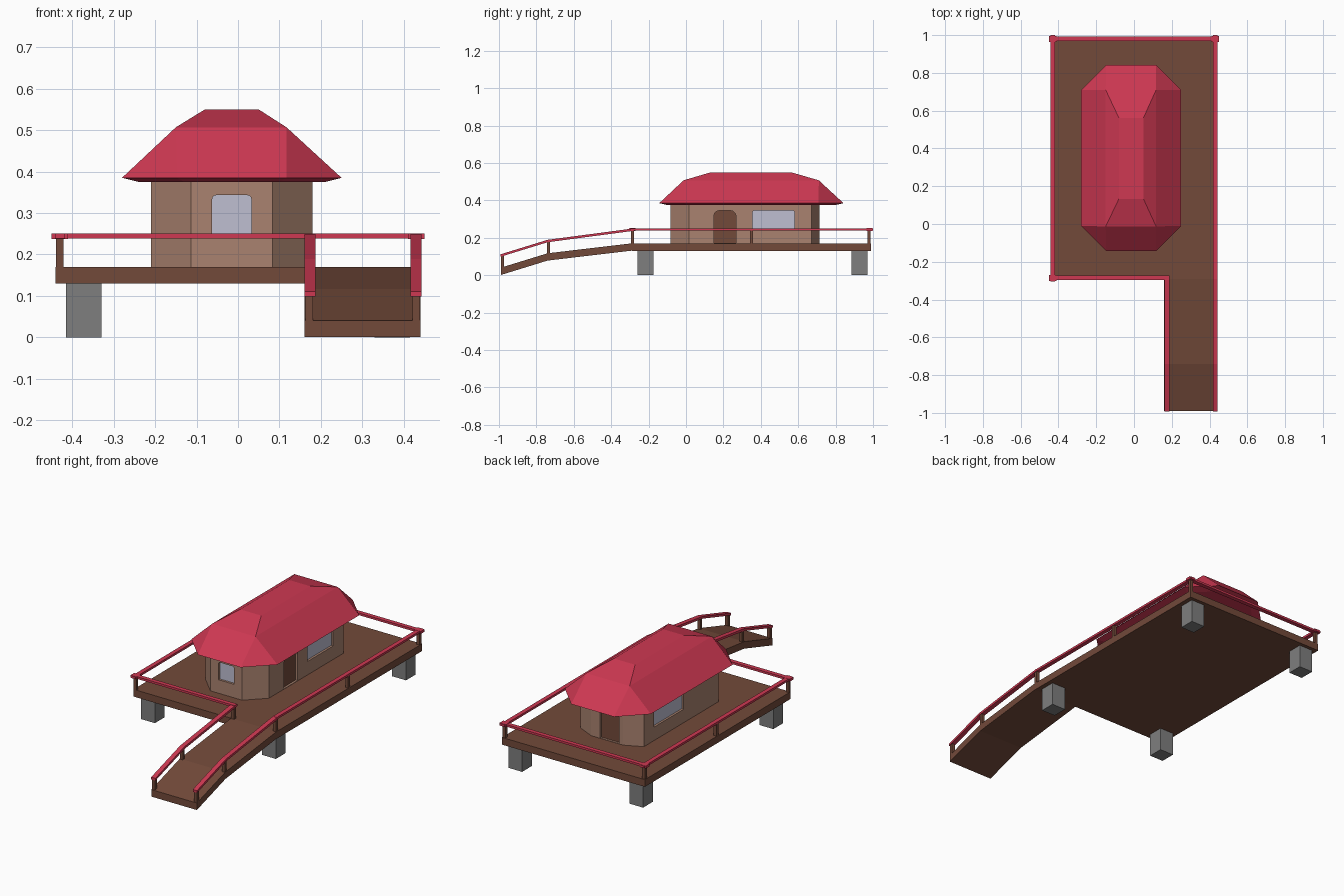
import bpy, bmesh, math
from mathutils import Vector

if "Cube" in bpy.data.objects:
    bpy.data.objects.remove(bpy.data.objects["Cube"])


def material(name, rgb):
    m = bpy.data.materials.new(name)
    m.diffuse_color = (*rgb, 1)
    m.use_nodes = True
    m.node_tree.nodes["Principled BSDF"].inputs["Base Color"].default_value = m.diffuse_color
    return m


RED = material("red paint", (0.62, 0.04, 0.085))
WOOD = material("brown wood", (0.17, 0.068, 0.042))
WALL = material("tan wall", (0.40, 0.225, 0.16))
GLASS = material("pale glass", (0.52, 0.52, 0.64))
STONE = material("grey stone", (0.21, 0.21, 0.21))


def finish(name, bm, mat):
    bmesh.ops.recalc_face_normals(bm, faces=bm.faces)
    me = bpy.data.meshes.new(name)
    bm.to_mesh(me)
    bm.free()
    me.materials.append(mat)
    ob = bpy.data.objects.new(name, me)
    bpy.context.collection.objects.link(ob)
    return ob


def loft(name, rings, mat):
    """Skin a list of equal-length rings and cap both ends."""
    bm = bmesh.new()
    vs = [[bm.verts.new(p) for p in r] for r in rings]
    n = len(rings[0])
    for a, b in zip(vs, vs[1:]):
        for i in range(n):
            j = (i + 1) % n
            bm.faces.new((a[i], a[j], b[j], b[i]))
    bm.faces.new(vs[0])
    bm.faces.new(vs[-1])
    bmesh.ops.remove_doubles(bm, verts=bm.verts, dist=1e-4)
    return finish(name, bm, mat)


def box(name, x0, x1, y0, y1, z0, z1, mat):
    return loft(name, [[(x0, y0, z), (x1, y0, z), (x1, y1, z), (x0, y1, z)] for z in (z0, z1)], mat)


def x_strip(name, path, x0, x1, t, mat):
    """Bar following (y, top z) points, with vertical thickness t."""
    return loft(name, [[(x0, y, z), (x1, y, z), (x1, y, z - t), (x0, y, z - t)] for y, z in path], mat)


# deck and bent ramp
box("deck", -0.44, 0.44, -0.29, 0.99, 0.13, 0.17, WOOD)
x_strip("ramp", [(-0.29, 0.17), (-0.74, 0.117), (-0.99, 0.04)], 0.16, 0.44, 0.039, WOOD)

# stone feet
for x in (-0.4150, 0.33):
    for y in (-0.26, 0.885):
        box("stone_foot", x, x + 0.085, y, y + 0.085, 0, 0.131, STONE)

# handrails
T, B = 0.25, 0.238
box("back_rail", -0.45, 0.45, 0.968, 0.992, B, T, RED)
box("front_rail", -0.45, 0.187, -0.297, -0.273, B, T, RED)
box("left_rail", -0.442, -0.418, -0.305, 1.0, B, T, RED)
box("right_rail", 0.418, 0.442, -0.29, 1.0, B, T, RED)
for x, y in ((-0.43, 0.98), (0.43, 0.98), (-0.43, -0.285)):
    box("rail_cap", x - 0.02, x + 0.02, y - 0.016, y + 0.016, B - 0.001, T + 0.001, RED)
for x in (0.174, 0.43):
    x_strip("ramp_rail", [(-0.28, T), (-0.74, 0.189), (-0.993, 0.111)], x - 0.013, x + 0.013, 0.013, RED)

# rail posts
posts = [(x, y, 0.165, 0.24) for x in (-0.43, 0.43) for y in (-0.285, 0.35, 0.978)]
posts.append((0.172, -0.285, 0.165, 0.24))
for x in (0.172, 0.43):
    posts += [(x, -0.735, 0.11, 0.18), (x, -0.98, 0.035, 0.106)]
for x, y, z0, z1 in posts:
    box("rail_post", x - 0.009, x + 0.009, y - 0.008, y + 0.008, z0, z1, WOOD)


# house body: long octagon
def octagon(x0, x1, y0, y1, cx, cf, cb, z):
    return [(x0 + cx, y0, z), (x1 - cx, y0, z), (x1, y0 + cf, z), (x1, y1 - cb, z),
            (x1 - cx, y1, z), (x0 + cx, y1, z), (x0, y1 - cb, z), (x0, y0 + cf, z)]


house = loft("house_walls", [octagon(-0.21, 0.18, -0.082, 0.715, 0.097, 0.097, 0.045, z)
                             for z in (0.168, 0.385)], WALL)

# roof: soffit, eave, shoulder rectangle, flat ridge
def doubled(x0, x1, y0, y1, z):
    return octagon(x0, x1, y0, y1, 0, 0, 0, z)


loft("roof", [octagon(-0.24, 0.21, -0.10, 0.80, 0.11, 0.11, 0.11, 0.375),
              octagon(-0.28, 0.25, -0.143, 0.842, 0.133, 0.133, 0.133, 0.385),
              doubled(-0.15, 0.117, -0.013, 0.71, 0.507),
              doubled(-0.08, 0.05, 0.133, 0.562, 0.55)], RED)


# recessed windows and doors
def opening(name, origin, along, inward, width, z0, z1, corner, mat):
    o, u, n = Vector(origin), Vector(along), Vector(inward)
    h = width / 2
    prof = [(-h, z0), (h, z0)]
    for cx, start in ((h - corner, 0), (corner - h, 90)):
        for k in range(4):
            a = math.radians(start + 30 * k)
            prof.append((cx + corner * math.cos(a), z1 - corner + corner * math.sin(a)))

    def ring(d):
        return [o + u * s + n * d + Vector((0, 0, z)) for s, z in prof]

    cutter = loft(name + "_cutter", [ring(-0.03), ring(0.018)], WALL)
    cutter.hide_render = True
    cutter.hide_viewport = True
    mod = house.modifiers.new(name, "BOOLEAN")
    mod.operation = "DIFFERENCE"
    mod.solver = "EXACT"
    mod.object = cutter
    loft(name, [ring(0.012), ring(0.0185)], mat)


X, Y = (1, 0, 0), (0, 1, 0)
opening("front_window", (-0.015, -0.082, 0), X, Y, 0.095, 0.245, 0.343, 0.01, GLASS)
opening("right_window", (0.18, 0.468, 0), Y, (-1, 0, 0), 0.225, 0.245, 0.345, 0.008, GLASS)
opening("left_window", (-0.21, 0.45, 0), Y, X, 0.26, 0.245, 0.345, 0.008, GLASS)
opening("right_door", (0.18, 0.208, 0), Y, (-1, 0, 0), 0.118, 0.172, 0.345, 0.028, WOOD)
opening("back_door", (-0.03, 0.715, 0), X, (0, -1, 0), 0.115, 0.172, 0.345, 0.028, WOOD)
